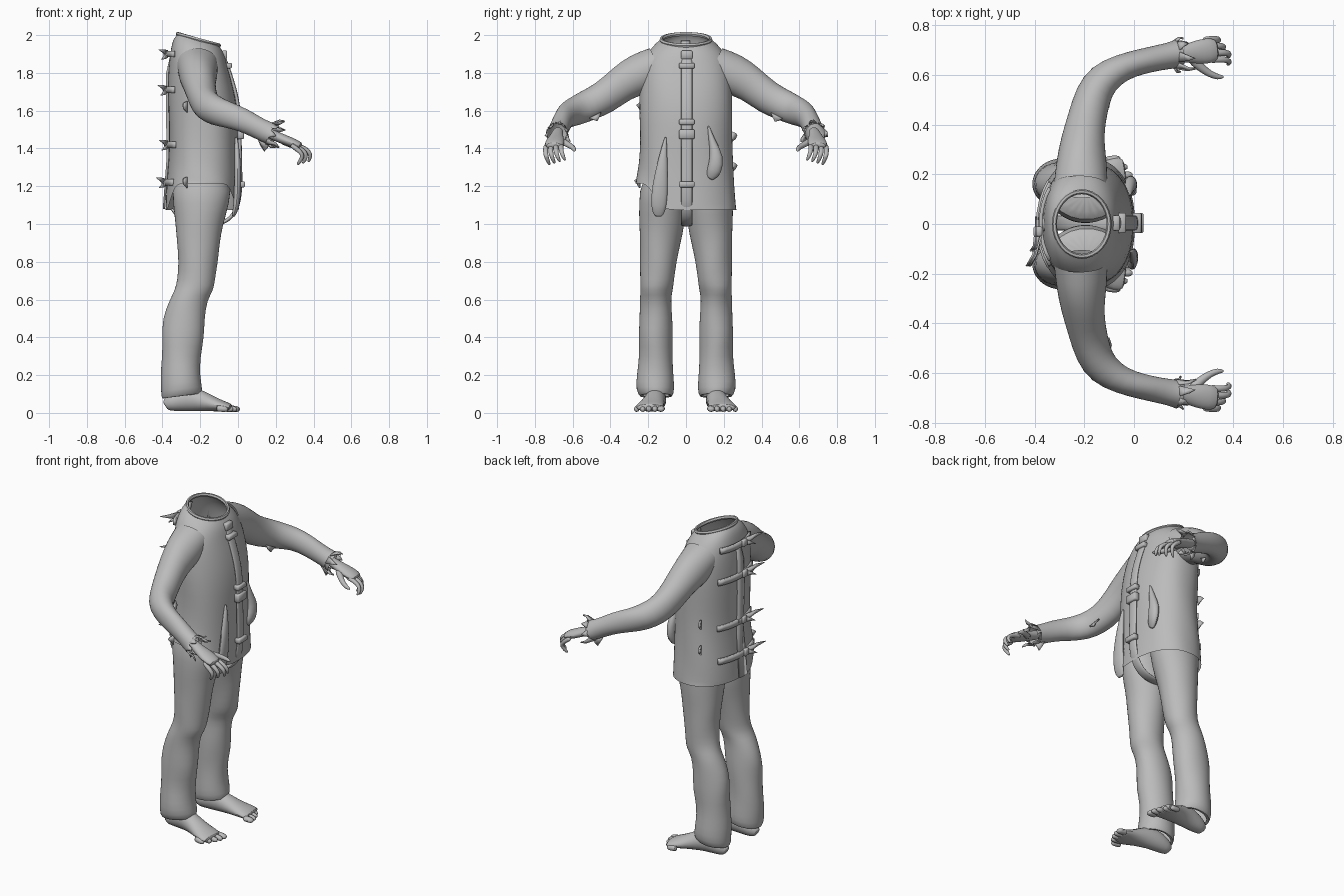
import bpy, bmesh, math
from mathutils import Vector

if "Cube" in bpy.data.objects:
    bpy.data.objects.remove(bpy.data.objects["Cube"])

cloth = bpy.data.materials.new("plain_grey")
cloth.diffuse_color = (0.5, 0.5, 0.5, 1)
cloth.use_nodes = True
cloth.node_tree.nodes["Principled BSDF"].inputs["Base Color"].default_value = cloth.diffuse_color
TAU = 2 * math.pi


def finish(name, bm, subsurf=0, thick=0, angle=50):
    bmesh.ops.recalc_face_normals(bm, faces=bm.faces)
    me = bpy.data.meshes.new(name)
    bm.to_mesh(me)
    bm.free()
    me.materials.append(cloth)
    ob = bpy.data.objects.new(name, me)
    bpy.context.collection.objects.link(ob)
    if thick:
        m = ob.modifiers.new("thickness", 'SOLIDIFY')
        m.thickness = thick
        m.offset = 0
    if subsurf:
        m = ob.modifiers.new("smooth", 'SUBSURF')
        m.levels = m.render_levels = subsurf
    bpy.ops.object.select_all(action='DESELECT')
    bpy.context.view_layer.objects.active = ob
    ob.select_set(True)
    bpy.ops.object.shade_smooth_by_angle(angle=math.radians(angle))
    return ob


def skin(name, rings, caps=(False, False), subsurf=1, loop=False):
    """Join rings of points into a surface."""
    bm = bmesh.new()
    vs = [[bm.verts.new(p) for p in r] for r in rings]
    n = len(vs[0])
    for i in range(len(vs) if loop else len(vs) - 1):
        a, b = vs[i], vs[(i + 1) % len(vs)]
        for j in range(n):
            k = (j + 1) % n
            bm.faces.new((a[j], a[k], b[k], b[j]))
    for cap, r in zip(caps, (vs[0], vs[-1])):
        if cap:
            c = bm.verts.new(sum((v.co for v in r), Vector()) / n)
            for j in range(n):
                bm.faces.new((r[j], r[(j + 1) % n], c))
    return finish(name, bm, subsurf)


def tube(name, pts, n=12, ref=(0, 0, 1), s=1, caps=(True, True), wrinkle=0):
    """pts: (x, y, z, side radius, up radius); s mirrors y."""
    P = [Vector(p[:3]) for p in pts]
    rings = []
    for i, p in enumerate(pts):
        t = (P[min(i + 1, len(P) - 1)] - P[max(i - 1, 0)]).normalized()
        side = t.cross(Vector(ref)).normalized()
        up = side.cross(t)
        ring = []
        for j in range(n):
            a = TAU * j / n
            w = 1 + wrinkle * math.sin(3 * a + 2.3 * i)
            q = P[i] + w * (side * p[3] * math.cos(a) + up * p[4] * math.sin(a))
            ring.append((q.x, q.y * s, q.z))
        rings.append(ring)
    return skin(name, rings, caps)


def ribbon(name, pairs, thick=0.014, subsurf=0):
    """Flat strip through pairs of edge points."""
    bm = bmesh.new()
    vs = [(bm.verts.new(a), bm.verts.new(b)) for a, b in pairs]
    for p, q in zip(vs, vs[1:]):
        bm.faces.new((p[0], p[1], q[1], q[0]))
    return finish(name, bm, subsurf, thick)


def box(name, loc, size):
    bm = bmesh.new()
    bmesh.ops.create_cube(bm, size=1)
    for v in bm.verts:
        v.co = Vector(loc) + Vector(c * d for c, d in zip(v.co, size))
    bmesh.ops.bevel(bm, geom=bm.edges[:], offset=0.005, segments=1, affect='EDGES')
    return finish(name, bm)


def shred(name, a, b, tip):
    """Torn pointed scrap of cloth."""
    bm = bmesh.new()
    a, b, tip = Vector(a), Vector(b), Vector(tip)
    mid = (a + b) / 2 * 0.4 + tip * 0.6
    bend = (b - a).cross(tip - a).normalized() * 0.008
    vs = [bm.verts.new(p) for p in (a, b, mid + (b - a) * .25 + bend, tip, mid - (b - a) * .25 + bend)]
    bm.faces.new((vs[0], vs[1], vs[2], vs[4]))
    bm.faces.new((vs[4], vs[2], vs[3]))
    return finish(name, bm, 0, 0.008)


# Jacket body: z, centre x, radius x, radius y, forward slope
TORSO = [(1.075, -.19, .195, .268, 0), (1.09, -.19, .194, .266, 0), (1.2, -.19, .19, .258, 0),
         (1.32, -.185, .183, .25, 0), (1.45, -.182, .182, .243, 0), (1.6, -.185, .184, .248, 0),
         (1.74, -.20, .172, .246, 0), (1.84, -.21, .155, .235, .06), (1.905, -.213, .145, .205, .14),
         (1.95, -.213, .13, .165, .24), (1.972, -.21, .112, .133, .28)]
rings = []
for i, (z, cx, rx, ry, slope) in enumerate(TORSO):
    ring = []
    for j in range(32):
        a = TAU * j / 32
        c, s = math.cos(a), math.sin(a)
        w = 1 + (0.01 * math.sin(5 * a + 1.7 * i) if 0 < i < 9 else 0)
        x = rx * w * math.copysign(abs(c) ** .88, c)
        y = ry * w * math.copysign(abs(s) ** .88, s)
        # the hem is cut up into an arch on one side
        f = max(0, min(1, (-s - .35) / .45))
        lift = .14 * f * f * (3 - 2 * f) * max(0, (1.32 - z) / .245)
        ring.append((cx + x, y, z + lift - slope * x))
    rings.append(ring)
skin("jacket_body", rings)

# Collar rim
rim = []
for i in range(32):
    a = TAU * i / 32
    d = Vector((.11 * math.cos(a), .13 * math.sin(a), 0))
    base = Vector((-.21, 0, 1.975 - .28 * d.x)) + d
    rim.append([base + d.normalized() * .01 * math.cos(b) + Vector((0, 0, .012 * math.sin(b)))
                for b in (TAU * k / 6 for k in range(6))])
skin("collar_rim", rim, loop=True, subsurf=0)

# Trouser legs: z, centre x, radius x, centre y, radius y
LEG = [(1.25, -.19, .165, .122, .12), (1.1, -.195, .15, .126, .125), (1.0, -.205, .127, .127, .122),
       (.9, -.21, .114, .138, .108), (.8, -.212, .105, .146, .098), (.7, -.22, .10, .152, .09),
       (.65, -.232, .104, .158, .087), (.6, -.264, .1, .161, .082), (.5, -.287, .113, .158, .088),
       (.4, -.29, .112, .162, .092), (.3, -.302, .102, .158, .088), (.2, -.305, .106, .163, .098),
       (.12, -.298, .11, .163, .104), (.082, -.297, .108, .158, .086), (.095, -.297, .09, .158, .07)]
# Sleeves and hands: x, y, z, side radius, up radius
SLEEVE = [(-.215, .15, 1.835, .11, .11), (-.212, .25, 1.79, .105, .115), (-.205, .34, 1.745, .088, .095),
          (-.19, .43, 1.67, .078, .09), (-.165, .52, 1.625, .076, .085), (-.125, .585, 1.6, .07, .08),
          (-.05, .632, 1.578, .055, .07), (.03, .653, 1.548, .052, .064), (.1, .668, 1.512, .052, .058),
          (.155, .68, 1.485, .055, .058), (.18, .685, 1.475, .058, .06)]
PALM = [(.13, .675, 1.495, .03, .028), (.2, .685, 1.465, .034, .027), (.25, .69, 1.445, .05, .027),
        (.30, .697, 1.425, .054, .026), (.335, .70, 1.412, .046, .02)]
FOOT = [(-.385, .15, .025, .06), (-.36, .15, .046, .095), (-.27, .155, .055, .15), (-.2, .165, .056, .118),
        (-.13, .18, .068, .08), (-.07, .192, .08, .055), (-.035, .195, .078, .042)]
for s, label in ((1, "left"), (-1, "right")):
    rings = []
    for i, (z, cx, rx, cy, ry) in enumerate(LEG):
        ring = []
        for j in range(20):
            a = TAU * j / 20
            w = 1 + (.03 * math.sin(3 * a + 2.1 * i) if 2 < i < 12 else 0)
            x = rx * w * math.cos(a)
            ring.append((cx + x, s * (cy + ry * w * math.sin(a)), z + (.13 * x if z < .15 else 0)))
        rings.append(ring)
    skin(label + "_trouser_leg", rings, (True, False))

    # Bare foot with five toes
    tube(label + "_foot", [(x, y, .006 + h / 2, r, h / 2) for x, y, r, h in FOOT], s=s)
    for k in range(5):
        y, tip = .133 + .032 * k, .01 - .004 * k * k
        r = .022 if k == 0 else .016
        tube(label + "_toe", [(tip - .06, y - .004, .024, r, .018), (tip - .03, y, .022, r, .018),
                              (tip - .01, y, .019, r, .016), (tip, y, .017, r * .5, .008)], 8, s=s)

    tube(label + "_sleeve", SLEEVE, 16, s=s, caps=(False, False), wrinkle=.035)
    # Ragged cuff scraps
    for k in range(7):
        a = TAU * k / 7 + .5
        b = a + .75
        base = Vector((.165, .682, 1.48))
        pt = lambda t, r: base + Vector((.35 * r * math.sin(t), r * math.cos(t), r * math.sin(t)))
        tip = pt((a + b) / 2, .064 + .014 * (k % 2)) + Vector((.035 + .02 * (k % 3), 0, -.012))
        shred(label + "_cuff_scrap", *[(p.x, p.y * s, p.z) for p in (pt(a, .056), pt(b, .056), tip)])
    shred(label + "_cuff_tail", (.10, s * .66, 1.46), (.165, s * .68, 1.43), (.14, s * .67, 1.385))
    shred(label + "_elbow_tear", (-.12, s * .45, 1.59), (-.10, s * .51, 1.56), (-.1, s * .47, 1.545))

    # Hand with curled fingers and thumb
    tube(label + "_palm", PALM, s=s)
    for k in range(4):
        y, x = .66 + .027 * k, .335 - .012 * abs(k - 1)
        c = .008 * k
        tube(label + "_finger", [(x - .03, y, 1.418, .015, .015), (x + .02, y + .003, 1.408 - c, .014, .015),
                                 (x + .058 - c, y, 1.382 - c, .013, .013),
                                 (x + .062 - 2 * c, y - .012, 1.352 - c, .011, .011),
                                 (x + .052 - 2 * c, y - .02, 1.338 - c, .006, .006)], 8, (0, 1, 0), s)
    tube(label + "_thumb", [(.225, .67, 1.445, .022, .02), (.265, .632, 1.425, .02, .018),
                            (.305, .602, 1.408, .015, .015), (.34, .59, 1.395, .013, .013),
                            (.36, .592, 1.388, .006, .006)], 8, s=s)

# Front strap running down and under the crotch
PATH = [(-.085, 1.91), (-.05, 1.82), (-.015, 1.71), (.007, 1.6), (.009, 1.45), (.012, 1.3), (.014, 1.2),
        (.004, 1.1), (-.035, 1.03), (-.1, .995), (-.2, .995), (-.3, 1.02), (-.36, 1.09)]
ribbon("front_strap", [((x, -.028, z), (x, .036, z)) for x, z in PATH], .022, 2)
for x, z, h in ((-.05, 1.838, .03), (.012, 1.54, .03), (.014, 1.475, .05), (.02, 1.21, .032)):
    box("strap_buckle", (x, .004, z), (.035, .082, h))
box("strap_end", (-.072, .004, 1.895), (.03, .062, .045))

# Loose cloth flaps on the front
tube("long_flap", [(-.01, -.108, 1.46, .006, .008), (-.002, -.122, 1.35, .025, .018),
                   (0, -.138, 1.2, .045, .02), (-.008, -.145, 1.09, .046, .018),
                   (-.025, -.145, 1.04, .025, .01)], 10, (1, 0, 0))
tube("short_flap", [(-.02, .118, 1.52, .006, .01), (-.02, .14, 1.43, .02, .02),
                    (-.012, .165, 1.36, .038, .028), (-.012, .152, 1.28, .045, .026),
                    (-.025, .125, 1.24, .022, .012)], 10, (1, 0, 0))

# Back closure strip and tied straps
ribbon("back_strip", [((-.332, -.025, 1.97), (-.335, .02, 1.97)), ((-.374, -.03, 1.8), (-.374, .022, 1.8)),
                      ((-.375, -.035, 1.6), (-.375, .02, 1.6)), ((-.372, -.03, 1.35), (-.372, .025, 1.35)),
                      ((-.392, -.04, 1.08), (-.392, .03, 1.08))], .012)
for z, cx, rx, ry in ((1.90, -.213, .162, .22), (1.71, -.197, .182, .252),
                      (1.42, -.183, .19, .25), (1.22, -.19, .197, .262)):
    edge = []
    for k in range(9):
        a = math.pi + (k - 4) * .17
        x, y = cx + rx * math.cos(a), ry * math.sin(a) * 1.05
        edge.append(((x, y, z - .017), (x, y, z + .017)))
    ribbon("back_strap", edge, .014)
    bx = cx - rx
    box("back_knot", (bx - .006, -.03, z), (.024, .04, .042))
    shred("strap_tail", (bx, -.05, z - .02), (bx, -.05, z + .02), (bx - .045, -.17, z + .025))
    shred("strap_tail", (bx, -.03, z - .02), (bx - .012, -.05, z + .01), (bx - .03, -.11, z - .03))

# Torn side seam scraps
for y, z in ((-.245, 1.22), (-.235, 1.62), (.24, 1.46), (.24, 1.3)):
    shred("side_scrap", (-.27, y, z + .03), (-.27, y, z - .03), (-.29, y * 1.12, z + .01))
